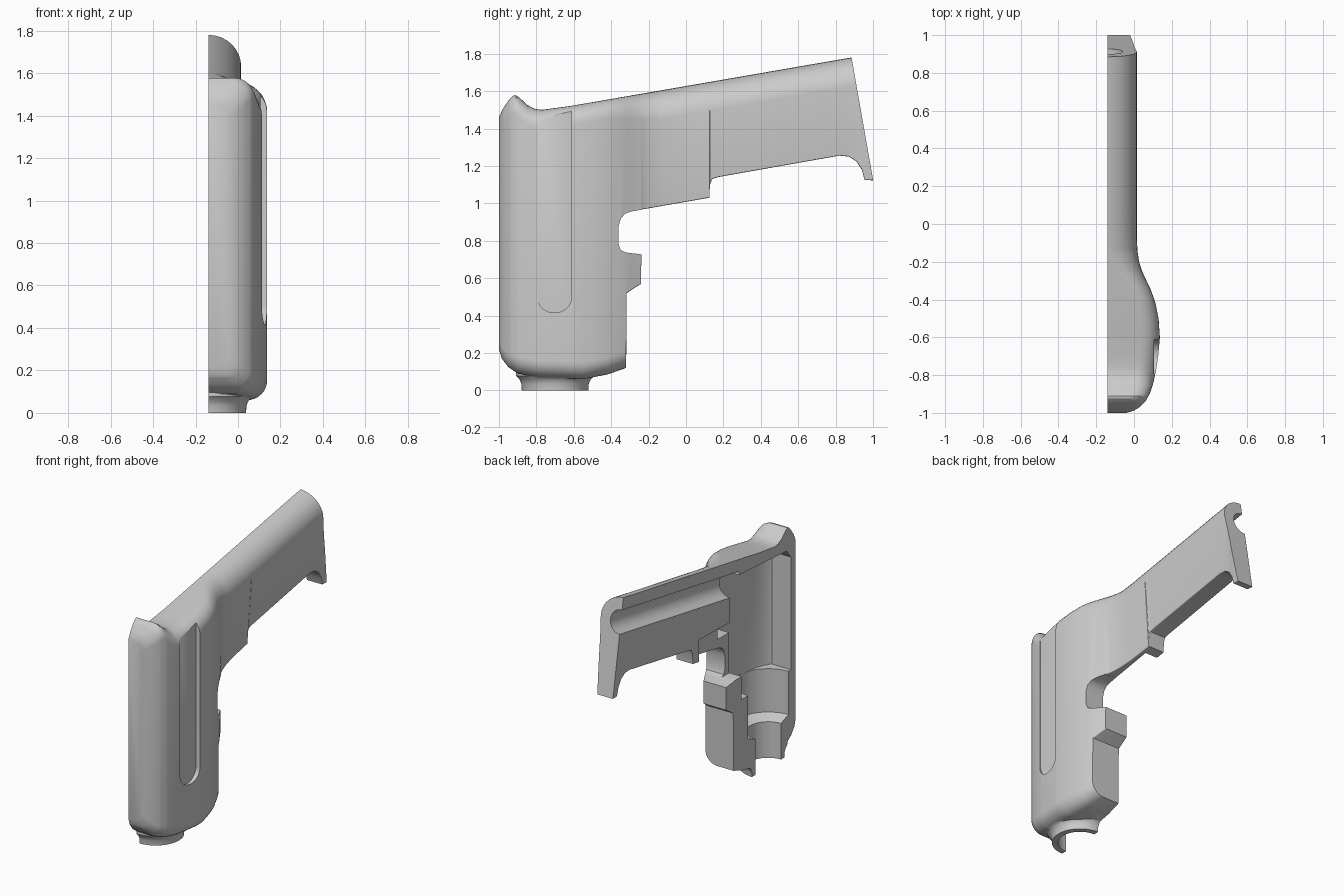
import bpy, bmesh, math
from mathutils import Matrix

if "Cube" in bpy.data.objects:
    bpy.data.objects.remove(bpy.data.objects["Cube"], do_unlink=True)

SPLIT = -0.14               # flat plane where the two shell halves meet
TILT = math.radians(9.8)    # slope of the rear arm


def finish(name, bm):
    bmesh.ops.recalc_face_normals(bm, faces=bm.faces)
    mesh = bpy.data.meshes.new(name)
    bm.to_mesh(mesh)
    bm.free()
    ob = bpy.data.objects.new(name, mesh)
    bpy.context.collection.objects.link(ob)
    return ob


def at(table, y):
    """Linear lookup in a list of (y, value) pairs."""
    if y <= table[0][0]:
        return table[0][1]
    for (a, va), (b, vb) in zip(table, table[1:]):
        if y <= b:
            return va + (vb - va) * (y - a) / (b - a)
    return table[-1][1]


def loft(name, y0, y1, top, bottom, side, r_top, r_bottom, draft, inset=0):
    """Skin vertical rounded sections along y, closed well past the split."""
    keys = {y for t in (top, bottom, side, r_top, r_bottom) for y, _ in t}
    stations = sorted({y0, y1} | {y for y in keys if y0 < y < y1})
    bm, rings, n = bmesh.new(), [], 8
    for y in stations:
        zt, zb, x = at(top, y), at(bottom, y), at(side, y) - inset
        rt = min(at(r_top, y), x - SPLIT)
        xb = x - at(draft, y)
        rb = min(at(r_bottom, y), xb - SPLIT)
        pts = [(SPLIT - 0.06, zb)]
        for i in range(n + 1):
            a = math.pi / 2 * i / n
            pts.append((xb - rb + rb * math.sin(a), zb + rb - rb * math.cos(a)))
        for i in range(n + 1):
            a = math.pi / 2 * i / n
            pts.append((x - rt + rt * math.cos(a), zt - rt + rt * math.sin(a)))
        pts.append((SPLIT - 0.06, zt))
        rings.append([bm.verts.new((px, y, pz)) for px, pz in pts])
    for r, s in zip(rings, rings[1:]):
        for i in range(len(r)):
            j = (i + 1) % len(r)
            bm.faces.new((r[i], r[j], s[j], s[i]))
    bm.faces.new(rings[0])
    bm.faces.new(rings[-1])
    return finish(name, bm)


def prism(name, outline, x0, x1):
    """Extrude a side outline of (y, z) points across x."""
    bm = bmesh.new()
    face = bm.faces.new([bm.verts.new((x0, y, z)) for y, z in outline])
    new = bmesh.ops.extrude_face_region(bm, geom=[face])["geom"]
    verts = [v for v in new if isinstance(v, bmesh.types.BMVert)]
    bmesh.ops.translate(bm, verts=verts, vec=(x1 - x0, 0, 0))
    return finish(name, bm)


def lathe(name, profile, y, steps=64):
    """Stack round sections of (radius, z) on the split plane."""
    bm, rings = bmesh.new(), []
    for r, z in profile:
        rings.append([bm.verts.new((SPLIT + r * math.cos(k * math.tau / steps),
                                    y + r * math.sin(k * math.tau / steps), z))
                      for k in range(steps)])
    for a, b in zip(rings, rings[1:]):
        for i in range(steps):
            j = (i + 1) % steps
            bm.faces.new((a[i], a[j], b[j], b[i]))
    bm.faces.new(rings[0])
    bm.faces.new(rings[-1])
    return finish(name, bm)


def combine(target, tool, operation="DIFFERENCE"):
    tool.hide_render = True
    mod = target.modifiers.new(tool.name, "BOOLEAN")
    mod.object, mod.operation, mod.solver = tool, operation, "EXACT"
    bpy.context.view_layer.objects.active = target
    bpy.ops.object.modifier_apply(modifier=mod.name)
    bpy.data.objects.remove(tool, do_unlink=True)


# Outer form: upper and lower edges, half width and edge rounding along y
top = [(-1, 1.46), (-.98, 1.505), (-.945, 1.555), (-.925, 1.575), (-.91, 1.578),
       (-.89, 1.565), (-.85, 1.527), (-.81, 1.505), (-.77, 1.5), (-.62, 1.52),
       (.885, 1.78), (1.05, 1.809)]
bottom = [(-1, .22), (-.985, .17), (-.95, .125), (-.9, .09), (-.8, .07),
          (-.55, .06), (-.42, .085), (-.32, .12), (-.317, .52), (-.24, .57),
          (-.237, .967), (.125, 1.03), (.128, 1.1), (.14, 1.13), (.17, 1.14),
          (.82, 1.255), (.87, 1.25), (.91, 1.225), (.94, 1.18), (.955, 1.125),
          (1.05, 1.12)]
side = [(-1, -.04), (-.99, -.005), (-.97, .03), (-.94, .06), (-.9, .083),
        (-.85, .1), (-.78, .116), (-.7, .128), (-.6, .137), (-.5, .13),
        (-.42, .114), (-.35, .09), (-.3, .066), (-.25, .043), (-.2, .027),
        (-.14, .018), (-.05, .015)]
r_top = [(-1, .06), (-.9, .1), (-.4, .1), (-.15, .154)]
r_bottom = [(-1, .06), (-.9, .09), (-.32, .09), (-.317, .006), (1, .006)]
draft = [(-.3, 0), (0, .03), (1, .035)]
shell = loft("half_shell", -1, 1.05, top, bottom, side, r_top, r_bottom, draft)

# Flared round neck at the foot
combine(shell, lathe("neck", [(.178, 0), (.18, .035), (.19, .058), (.21, .078),
                              (.21, .14)], -.7), "UNION")

# Rounded finger notch above the rear lip
combine(shell, prism("finger_notch", [(-.22, .725), (-.32, .737), (-.35, .75),
                                      (-.36, .78), (-.36, .88), (-.348, .92),
                                      (-.325, .945), (-.29, .957), (-.22, .969)],
                     -.3, .3))

# Long recessed channel on the side
arc = [math.pi * (1 + k / 16) for k in range(17)]
channel = [(-.703 + .092 * math.cos(a), .5 + .085 * math.sin(a)) for a in arc]
combine(shell, prism("side_channel", channel + [(-.611, 1.8), (-.795, 1.8)], .106, .3))

# Main cavity, following the outer form at wall thickness
cavity_top = [(-.95, 1.36), (-.9, 1.42), (-.28, 1.46)]
cavity_bottom = [(-.95, .58), (-.41, .58), (-.407, 1.02), (-.28, 1.02)]
combine(shell, loft("main_cavity", -.95, -.28, cavity_top, cavity_bottom, side,
                    [(0, .05)], [(0, .004)], [(0, 0)], .045))

# Lower round chamber and the hole through the neck
combine(shell, lathe("chamber", [(.14, -.1), (.14, .25), (.22, .28), (.22, .6)], -.7))

# Slot behind the finger notch
combine(shell, prism("trigger_slot", [(-.43, .74), (-.2, .74), (.06, .9),
                                      (.06, 1.17), (-.43, 1.16)], -.3, -.045))

# Half-round bore along the arm
bm = bmesh.new()
place = Matrix.Translation((SPLIT, .33, 1.52)) @ Matrix.Rotation(TILT - math.pi / 2, 4, "X")
bmesh.ops.create_cone(bm, cap_ends=True, segments=32, radius1=.08, radius2=.08,
                      depth=1.42, matrix=place)
combine(shell, finish("arm_bore", bm))

# Square off the sloping arm end and the flat joining plane
combine(shell, prism("end_trim", [(.85, 1.98), (1.037, .916), (1.5, .916), (1.5, 1.98)],
                     -.5, .5))
combine(shell, prism("split_trim", [(-2, -1), (2, -1), (2, 3), (-2, 3)], -.6, SPLIT))

# Smooth skin with crisp edges
bpy.ops.object.select_all(action="DESELECT")
shell.select_set(True)
bpy.context.view_layer.objects.active = shell
bpy.ops.object.shade_smooth_by_angle(angle=math.radians(32))
